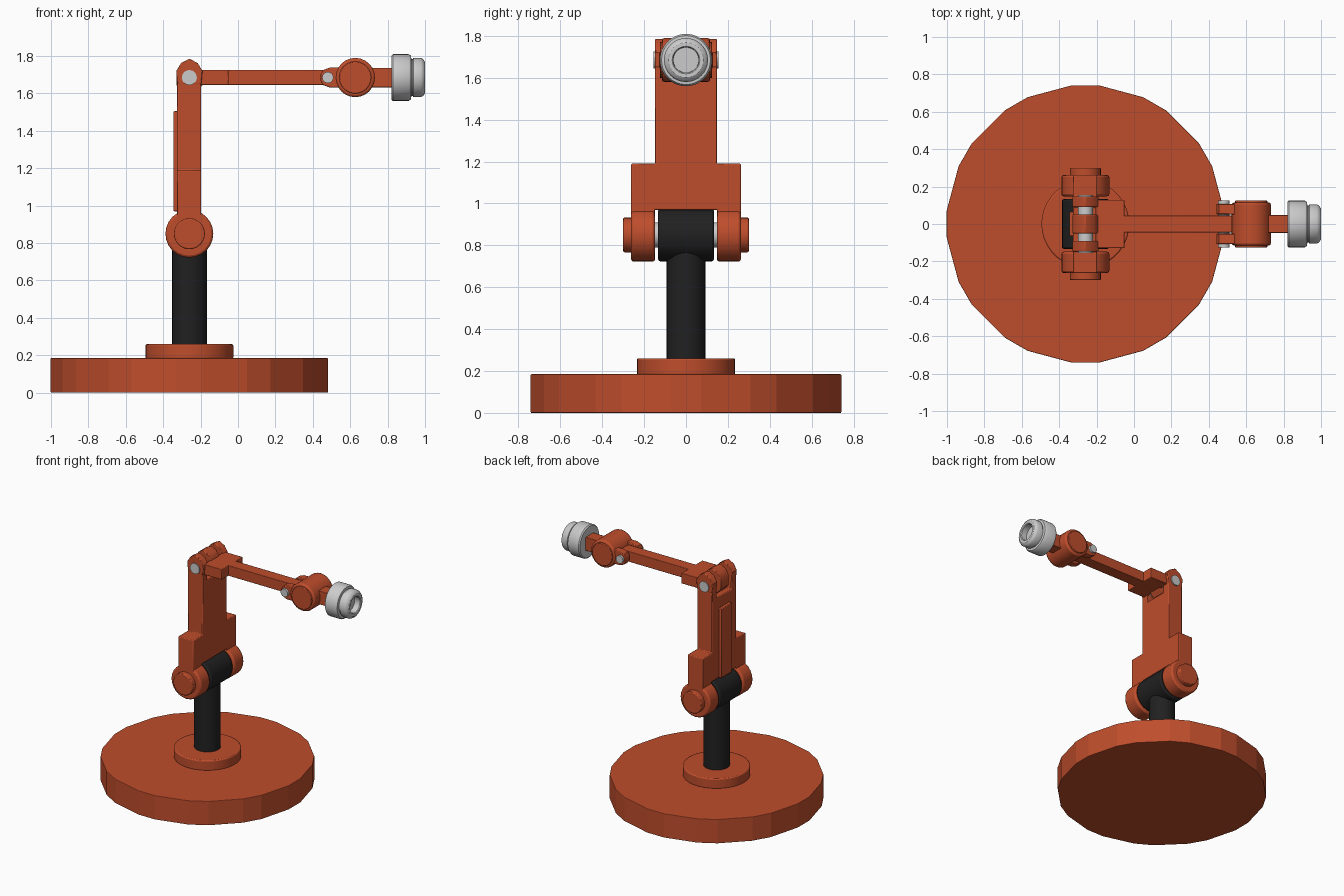
import bpy, bmesh
from math import sin, cos, pi, radians

if "Cube" in bpy.data.objects:
    bpy.data.objects.remove(bpy.data.objects["Cube"])

CX, ELBOW_Z, ARM_Z = -0.26, 0.85, 1.685


def material(name, color):
    m = bpy.data.materials.new(name)
    m.diffuse_color = color
    m.use_nodes = True
    m.node_tree.nodes["Principled BSDF"].inputs["Base Color"].default_value = m.diffuse_color
    return m


ORANGE = material("orange_paint", (0.52, 0.075, 0.025, 1))
BLACK = material("black_rubber", (0.015, 0.015, 0.015, 1))


def finish(name, bm, mat, bevel=0.0, smooth=True):
    bmesh.ops.remove_doubles(bm, verts=bm.verts, dist=1e-5)
    bmesh.ops.recalc_face_normals(bm, faces=bm.faces)
    me = bpy.data.meshes.new(name)
    bm.to_mesh(me)
    bm.free()
    ob = bpy.data.objects.new(name, me)
    bpy.context.collection.objects.link(ob)
    if mat:
        me.materials.append(mat)
    if bevel:
        b = ob.modifiers.new("bevel", 'BEVEL')
        b.width, b.segments, b.limit_method, b.angle_limit = bevel, 2, 'ANGLE', radians(40)
    if smooth:
        bpy.context.view_layer.objects.active = ob
        ob.select_set(True)
        bpy.ops.object.shade_smooth_by_angle(angle=radians(32))
        ob.select_set(False)
    return ob


def prism(name, pts, axis, lo, hi, mat, bevel=0.0, smooth=True):
    """Extrude a 2D outline along one axis; pts are the other two coordinates in order."""
    bm = bmesh.new()

    def ring(h):
        out = []
        for p in pts:
            co = list(p)
            co.insert(axis, h)
            out.append(bm.verts.new(co))
        return out
    a, b = ring(lo), ring(hi)
    bm.faces.new(a)
    bm.faces.new(b)
    for i in range(len(a)):
        j = (i + 1) % len(a)
        bm.faces.new((a[i], a[j], b[j], b[i]))
    return finish(name, bm, mat, bevel, smooth)


def circle(u, v, r, n=24):
    return [(u + r * cos(2 * pi * i / n), v + r * sin(2 * pi * i / n)) for i in range(n)]


def rect(u0, u1, v0, v1):
    return [(u0, v0), (u1, v0), (u1, v1), (u0, v1)]


def lathe_x(name, profile, z, mat, n=32):
    bm = bmesh.new()
    vs = [bm.verts.new((x, 0, z + r)) for x, r in profile]
    es = [bm.edges.new(e) for e in zip(vs, vs[1:])]
    bmesh.ops.spin(bm, geom=vs + es, cent=(0, 0, z), axis=(1, 0, 0),
                   angle=2 * pi, steps=n, use_merge=True)
    return finish(name, bm, mat)


# base: twelve-sided disc with chamfered corners
disc = [(CX + 0.745 * cos(radians(30 * i + d)), 0.745 * sin(radians(30 * i + d)))
        for i in range(12) for d in (-5.5, 5.5)]
prism("base_disc", disc, 2, 0, 0.185, ORANGE, 0.004, smooth=False)
prism("base_collar", circle(CX, 0, 0.235, 36), 2, 0.18, 0.26, ORANGE, 0.008)

# post and its horizontal pivot barrel
prism("post", circle(CX, 0, 0.093), 2, 0.25, ELBOW_Z, BLACK)
prism("pivot_barrel", circle(CX, ELBOW_Z, 0.126), 1, -0.133, 0.133, BLACK, 0.01)
prism("pivot_axle", circle(CX, ELBOW_Z, 0.06), 1, -0.2, 0.2, None)

# upright arm: stepped fork outline in the y-z plane
half = [(0.15, 0.97), (0.15, 0.85), (0.262, 0.85), (0.262, 1.19),
        (0.147, 1.19), (0.147, ARM_Z), (0.09, ARM_Z), (0.09, 1.59)]
fork = half + [(-y, z) for y, z in reversed(half)]
prism("upright_arm", fork, 0, -0.325, -0.197, ORANGE, 0.006)
prism("upright_back_panel", rect(-0.345, -0.32, 0.97, 1.505), 1, -0.065, 0.065, ORANGE, 0.005)

# knuckles, caps and rounded ears on both sides
ear = [(CX - 0.064, 1.65), (CX - 0.07, 1.72), (CX - 0.045, 1.762), (CX, 1.786),
       (CX + 0.045, 1.762), (CX + 0.07, 1.72), (CX + 0.064, 1.65)]
for side, s in (("front", -1), ("back", 1)):
    def span(a, b):
        return sorted((s * a, s * b))
    prism(side + "_knuckle", circle(CX, ELBOW_Z, 0.128), 1, *span(0.148, 0.262), ORANGE, 0.012)
    prism(side + "_knuckle_cap", circle(CX, ELBOW_Z, 0.083), 1, *span(0.25, 0.30), ORANGE, 0.006)
    prism(side + "_upright_ear", ear, 1, *span(0.09, 0.148), ORANGE, 0.005)
    # wrist fork ears
    prong = [(0.44, 1.67), (0.455, 1.645), (0.49, 1.632), (0.6, 1.632),
             (0.6, 1.738), (0.49, 1.738), (0.455, 1.725), (0.44, 1.70)]
    prism(side + "_wrist_prong", prong, 1, *span(0.052, 0.108), ORANGE, 0.005)
    prism(side + "_wrist_cap", circle(0.627, ARM_Z, 0.086), 1, *span(0.10, 0.125), ORANGE, 0.004)

# upper hinge pin and forearm
prism("upper_hinge_pin", circle(CX, ARM_Z, 0.04), 1, -0.156, 0.156, None)
prism("forearm_hinge_lobe", ear[1:6] + [(CX + 0.07, 1.645), (CX + 0.045, 1.61), (CX, 1.592),
      (CX - 0.045, 1.61), (CX - 0.07, 1.645)], 1, -0.05, 0.05, ORANGE, 0.005)
prism("forearm_crossblock", rect(-0.205, -0.05, -0.128, 0.128), 2, 1.645, 1.725, ORANGE, 0.004)
prism("forearm", rect(-0.06, 0.525, -0.046, 0.046), 2, 1.645, 1.725, ORANGE, 0.004)

# wrist
prism("wrist_hinge_pin", circle(0.48, ARM_Z, 0.03), 1, -0.125, 0.125, None)
prism("wrist_barrel", circle(0.627, ARM_Z, 0.105), 1, -0.115, 0.115, ORANGE, 0.012)
prism("wrist_shaft", rect(0.68, 0.83, -0.047, 0.047), 2, 1.633, 1.737, ORANGE, 0.004)

# tool head with recessed end
lathe_x("tool_head", [(0.82, 0), (0.82, 0.117), (0.828, 0.125), (0.912, 0.125), (0.925, 0.117),
                      (0.927, 0.098), (0.934, 0.098), (0.938, 0.105), (0.978, 0.105),
                      (0.99, 0.098), (1.0, 0.083), (1.0, 0.066), (0.994, 0.061),
                      (0.95, 0.06), (0.95, 0)], ARM_Z, None)
